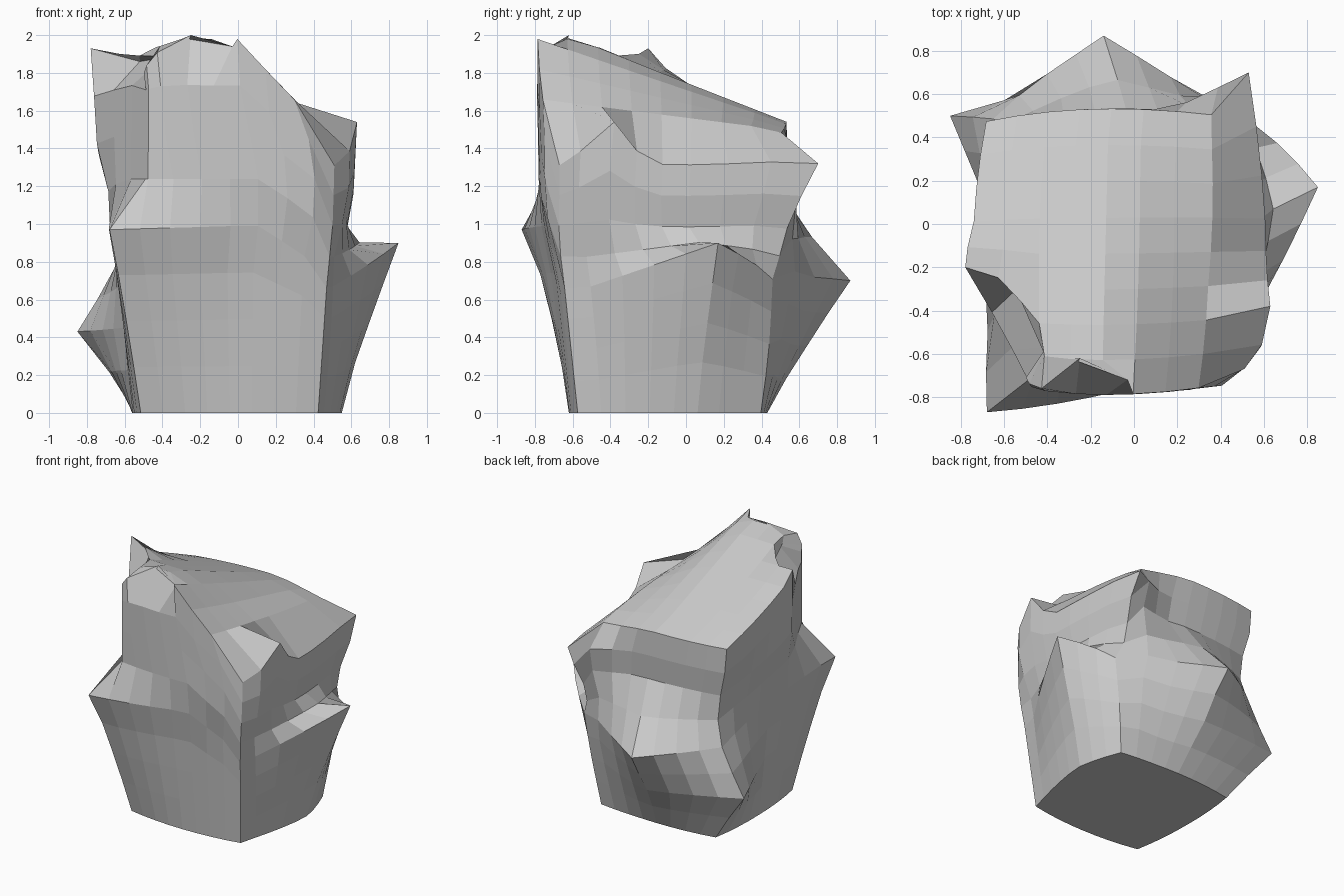
import bpy
import bmesh
from math import hypot, sqrt
from mathutils import Vector

old = bpy.data.objects.get("Cube")
if old:
    bpy.data.objects.remove(old, do_unlink=True)

# Body extents by height: z, left x, right x, front y, back y
LEVELS = [
    (0.0, -.56, .47, -.62, .43),
    (0.8, -.63, .53, -.71, .48),
    (1.1, -.66, .61, -.78, .51),
    (1.4, -.74, .61, -.78, .54),
    (1.6, -.74, .50, -.79, .53),
    (2.0, -.75, .46, -.79, .50),
]

# Shaved corners: outward direction, slide direction, distance, lowest z
SHAVES = [
    ((-.89, -.456, 0), (1, 0, 0), .765, 1.1),
    ((.707, -.707, 0), (-.707, .707, 0), .83, 0),
]

# Pulls: grid point, target, (sideways radius, reach up, reach down)
PULLS = [
    ((-1, -1, 0), (-.68, -.87, .97), (.60, .22, 1.0)),     # front spur
    ((1, .25, 0), (.85, .17, .90), (.55, .25, .9)),        # side spur
    ((0, 1, 0), (-.14, .87, .70), (.60, .35, .75)),        # back spur
    ((-1, 1, -.5), (-.85, .50, .43), (.55, .5, .4)),       # low back spur
    ((1, 1, 1), (.53, .70, 1.32), (.40, .2, .55)),         # back shoulder
    ((1, -.5, 1), (.63, -.38, 1.54), (.22, .3, .4)),       # side lug
    ((1, -1, 1), (.51, -.67, 1.31), (.25, .3, .3)),        # front shoulder
    ((-1, -.25, 1), (-.78, -.20, 1.93), (.25, .3, .8)),    # side peak
    ((-.5, -1, 1), (-.42, -.77, 2.0), (.25, .3, .5)),      # front peak
    ((-.25, -1, 1), (-.25, -.62, 2.0), (.14, .2, .2)),     # peak notch
    ((0, -1, 1), (-.03, -.72, 1.94), (.14, .2, .2)),       # crown front
    ((-1, -1, 1), (-.50, -.71, 1.80), (.15, .2, .3)),      # peak corner
    ((-1, -.5, 1), (-.52, -.28, 1.86), (.15, .2, .2)),     # cleft
    ((-1, -.75, 1), (-.40, -.57, 1.88), (.15, .2, .2)),
]


def extents(z):
    """Interpolate the body extents at a height."""
    for low, high in zip(LEVELS, LEVELS[1:]):
        if z <= high[0]:
            f = (z - low[0]) / (high[0] - low[0])
            return [a + (b - a) * f for a, b in zip(low[1:], high[1:])]
    return LEVELS[-1][1:]


def crown_height(u, v):
    """Top surface: falls towards the back and one side, with a steep rim."""
    x, y = u * .6 - .07, v * .64 - .12
    slope = max(0, x) * max(.15, .5 - .75 * y)
    rim = max(0, u - .75) * .7
    return min(1.98, 2.0 - .41 * (y + .6) - slope - rim)


def body_point(u, v, w):
    """Map a point of the unit cube onto the rounded block."""
    z = (w + 1) / 2 * crown_height(u, v)
    left, right, front, back = extents(z)
    round_u = u * sqrt(1 - .17 * v * v)
    round_v = v * sqrt(1 - .17 * u * u)
    return Vector((left + (right - left) * (round_u + 1) / 2,
                   front + (back - front) * (round_v + 1) / 2, z))


def shave(verts, outward, slide, distance, floor):
    """Slide points that stick out past an upright plane back onto it."""
    outward, slide = Vector(outward), Vector(slide)
    for vert in verts:
        excess = vert.co.dot(outward) - distance
        if excess > 0 and vert.co.z > floor:
            vert.co -= slide * excess / slide.dot(outward)


def pull(verts, source, target, reach):
    """Drag a point to a target, with a falloff around it."""
    radius, up, down = reach
    start = min(verts, key=lambda vert: (grid[vert] - Vector(source)).length)
    origin = start.co.copy()
    move = Vector(target) - origin
    for vert in verts:
        d = vert.co - origin
        side = max(0, 1 - hypot(d.x, d.y) / radius)
        rise = max(0, 1 - abs(d.z) / (up if d.z > 0 else down))
        vert.co += move * side * rise


# Gridded block
bm = bmesh.new()
bmesh.ops.create_cube(bm, size=2)
bmesh.ops.subdivide_edges(bm, edges=bm.edges[:], cuts=7, use_grid_fill=True)
grid = {vert: vert.co.copy() for vert in bm.verts}
for vert, p in grid.items():
    vert.co = body_point(*p)

# Shaved corners, then spurs, peaks and cleft
for corner in SHAVES:
    shave(bm.verts[:], *corner)
for source, target, reach in PULLS:
    pull(bm.verts[:], source, target, reach)

# Flat underside
for vert, p in grid.items():
    if p.z < -.99:
        vert.co.z = 0
bmesh.ops.recalc_face_normals(bm, faces=bm.faces[:])

mesh = bpy.data.meshes.new("rock")
bm.to_mesh(mesh)
bm.free()
rock = bpy.data.objects.new("rock", mesh)
bpy.context.collection.objects.link(rock)

# Stone colour
stone = bpy.data.materials.new("stone_grey")
stone.use_nodes = True
colour = (.6, .6, .6, 1)
stone.diffuse_color = colour
stone.node_tree.nodes["Principled BSDF"].inputs["Base Color"].default_value = colour
mesh.materials.append(stone)
